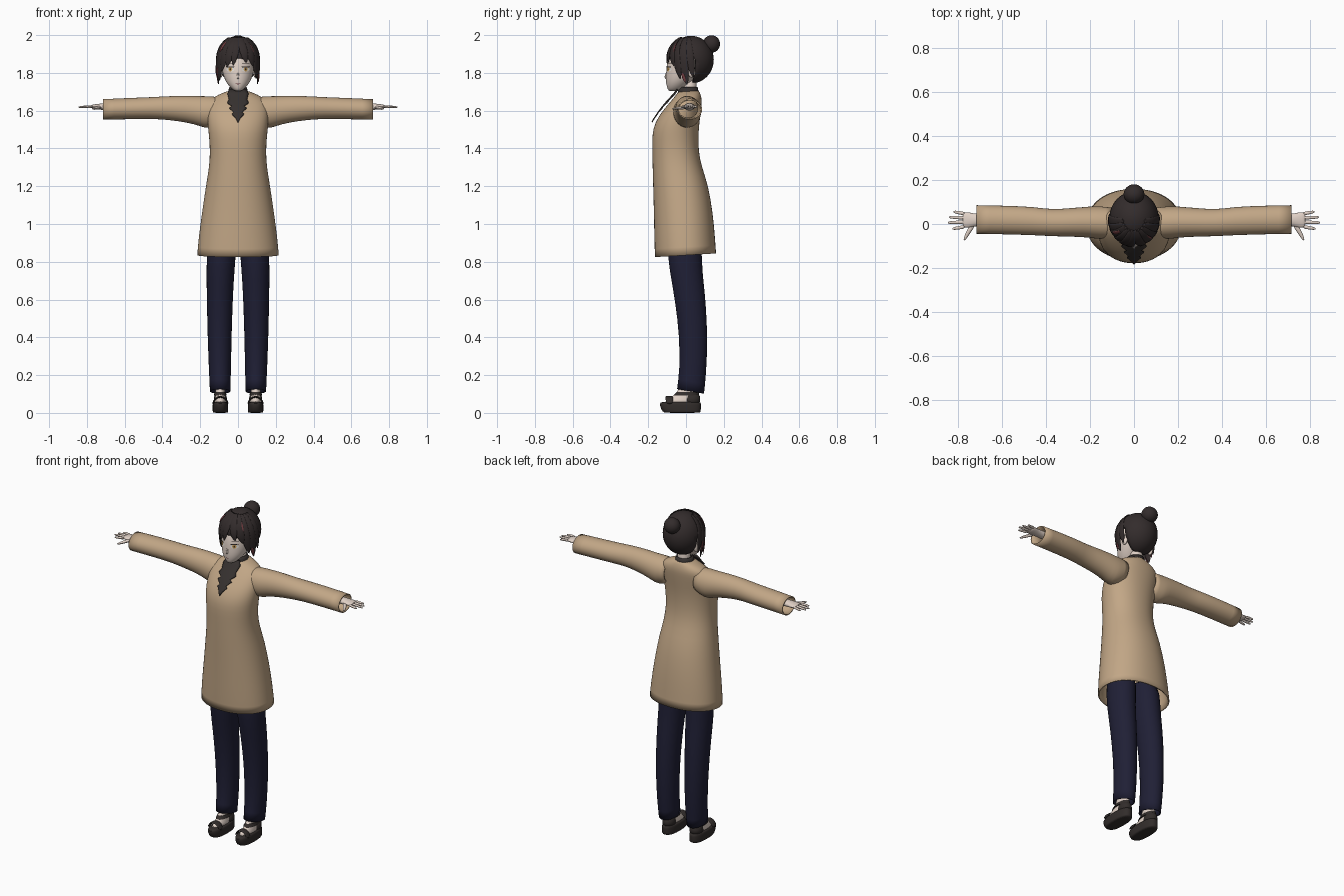
import bpy, bmesh
from math import sin, cos, pi, radians, sqrt
from mathutils import Vector

if "Cube" in bpy.data.objects:
    bpy.data.objects.remove(bpy.data.objects["Cube"], do_unlink=True)


def material(name, rgb):
    m = bpy.data.materials.new(name)
    m.use_nodes = True
    m.diffuse_color = (*rgb, 1)
    m.node_tree.nodes["Principled BSDF"].inputs["Base Color"].default_value = (*rgb, 1)
    return m


TAN = material("tan_cloth", (.54, .385, .24))
NAVY = material("navy_cloth", (.014, .014, .036))
HAIR = material("dark_hair", (.033, .025, .025))
RED = material("red_streak", (.16, .045, .05))
SKIN = material("pale_skin", (.75, .64, .57))
SHOE = material("shoe_leather", (.032, .026, .024))
SCARF = material("scarf_cloth", (.036, .03, .028))
WHITE = material("eye_white", (.8, .78, .74))
GOLD = material("iris_gold", (.62, .36, .1))


def finish(bm, name, mat, subdiv=0, thick=0.0):
    bmesh.ops.recalc_face_normals(bm, faces=bm.faces)
    me = bpy.data.meshes.new(name)
    bm.to_mesh(me)
    bm.free()
    me.materials.append(mat)
    for p in me.polygons:
        p.use_smooth = True
    me.set_sharp_from_angle(angle=radians(45))
    ob = bpy.data.objects.new(name, me)
    bpy.context.collection.objects.link(ob)
    if subdiv:
        s = ob.modifiers.new("smooth", "SUBSURF")
        s.levels = s.render_levels = subdiv
    if thick:
        ob.modifiers.new("thickness", "SOLIDIFY").thickness = thick
    return ob


def skin_rings(rings, caps):
    bm = bmesh.new()
    rows = [[bm.verts.new(p) for p in r] for r in rings]
    n = len(rows[0])
    for a, b in zip(rows, rows[1:]):
        for i in range(n):
            j = (i + 1) % n
            bm.faces.new((a[i], a[j], b[j], b[i]))
    if "start" in caps:
        bm.faces.new(rows[0])
    if "end" in caps:
        bm.faces.new(rows[-1])
    return bm


def loft(name, rings, mat, axis="z", side=1, tilt=0, power=2, n=24,
         caps=("start", "end"), subdiv=1, thick=0.0):
    """Rings are (position along axis, low and high of each cross direction)."""
    out = []
    for t, a0, a1, b0, b1 in rings:
        ring = []
        for k in range(n):
            c, s = cos(2 * pi * k / n), sin(2 * pi * k / n)
            c, s = [(1 if v > 0 else -1) * abs(v) ** (2 / power) for v in (c, s)]
            a = (a0 + a1) / 2 + (a1 - a0) / 2 * c
            b = (b0 + b1) / 2 + (b1 - b0) / 2 * s
            p = (a, b, t + tilt * b) if axis == "z" else (t, a, b)
            ring.append((p[0] * side, p[1], p[2]))
        out.append(ring)
    return finish(skin_rings(out, caps), name, mat, subdiv, thick)


def sweep(name, pts, widths, mat, up, flat=1.0, n=8):
    """Tapered strand along points; up(p) gives its thin direction."""
    pts = [Vector(p) for p in pts]
    out = []
    for i, p in enumerate(pts):
        t = (pts[min(i + 1, len(pts) - 1)] - pts[max(i - 1, 0)]).normalized()
        s = t.cross(up(p)).normalized()
        u = s.cross(t)
        w = widths[i]
        out.append([p + s * w * cos(2 * pi * k / n) + u * w * flat * sin(2 * pi * k / n)
                    for k in range(n)])
    return finish(skin_rings(out, ("start", "end")), name, mat, 1)


def ball(name, center, radii, mat, keep=None):
    bm = bmesh.new()
    bmesh.ops.create_uvsphere(bm, u_segments=32, v_segments=20, radius=1)
    for v in bm.verts:
        v.co = Vector(center) + Vector([c * r for c, r in zip(v.co, radii)])
    if keep:
        drop = [f for f in bm.faces if not keep(f.calc_center_median())]
        bmesh.ops.delete(bm, geom=drop, context="FACES")
    return finish(bm, name, mat)


def sym(rows):
    return [(z, -w, w, f, b) for z, w, f, b in rows]


# Coat: flared skirt, waist, bust and shoulders
loft("coat", sym([(.835, .217, -.165, .16), (.92, .21, -.168, .154), (1.05, .193, -.17, .143),
                  (1.2, .171, -.174, .118), (1.3, .154, -.177, .083), (1.38, .148, -.178, .067),
                  (1.46, .153, -.18, .066), (1.52, .16, -.174, .07), (1.575, .163, -.148, .077),
                  (1.62, .162, -.112, .082), (1.65, .152, -.085, .084), (1.675, .125, -.062, .08),
                  (1.695, .075, -.047, .072), (1.705, .052, -.04, .066)]),
     TAN, tilt=.06, power=2.15, n=32, caps=("end",), thick=.008)

# Dark collar and jagged neck scarf
loft("collar", sym([(1.66, .066, -.055, .077), (1.69, .057, -.045, .07), (1.725, .046, -.038, .062)]),
     SCARF, caps=(), thick=.006)
scarf_rows = [(1.715, .045, -.043), (1.69, .056, -.06), (1.66, .048, -.088), (1.643, .057, -.103),
              (1.625, .032, -.118), (1.615, .046, -.126), (1.592, .022, -.143),
              (1.583, .032, -.149), (1.56, .012, -.164), (1.54, .002, -.175)]
bm = bmesh.new()
rows = [[bm.verts.new((k * w / 3, y - .008 + 2.2 * (k * w / 3) ** 2, z)) for k in range(-3, 4)]
        for z, w, y in scarf_rows]
for a, b in zip(rows, rows[1:]):
    for i in range(6):
        bm.faces.new((a[i], a[i + 1], b[i + 1], b[i]))
finish(bm, "neck_scarf", SCARF, thick=.006)

for side, tag in ((1, "left"), (-1, "right")):
    # Sleeve and hand
    loft(tag + "_sleeve", [(.1, -.065, .075, 1.53, 1.672), (.16, -.07, .082, 1.502, 1.678),
                           (.2, -.062, .08, 1.518, 1.677), (.27, -.058, .074, 1.538, 1.68),
                           (.38, -.056, .065, 1.552, 1.677), (.45, -.051, .079, 1.556, 1.672),
                           (.6, -.047, .084, 1.554, 1.667), (.715, -.045, .086, 1.552, 1.661)],
         TAN, axis="x", side=side, caps=(), thick=.007)
    loft(tag + "_palm", [(.62, -.012, .05, 1.595, 1.645), (.715, -.008, .045, 1.603, 1.64),
                         (.74, -.016, .052, 1.606, 1.636), (.765, -.018, .056, 1.61, 1.633),
                         (.78, -.012, .05, 1.613, 1.63)], SKIN, axis="x", side=side, n=16)
    fingers = [(-.012, -.022, .825), (.009, .006, .845), (.028, .031, .84), (.046, .056, .82)]
    for i, (y0, y1, tip) in enumerate(fingers):
        path = [(side * (.765 + (tip - .765) * t), y0 + (y1 - y0) * t, 1.622 - .004 * t * t)
                for t in (0, .5, .9, 1)]
        sweep(f"{tag}_finger_{i + 1}", path, (.0095, .0085, .007, .003), SKIN,
              lambda p: Vector((0, 0, 1)), .85)
    sweep(tag + "_thumb", [(side * .728, 0, 1.618), (side * .748, -.03, 1.614),
                           (side * .762, -.055, 1.611), (side * .772, -.076, 1.61)],
          (.013, .011, .009, .004), SKIN, lambda p: Vector((0, 0, 1)), .85)

    # Trouser leg
    loft(tag + "_trouser_leg", [(.98, .002, .16, -.105, .085), (.8, .014, .167, -.096, .084),
                                (.7, .022, .167, -.08, .095), (.58, .028, .165, -.058, .107),
                                (.4, .034, .161, -.035, .115), (.22, .037, .154, -.034, .107),
                                (.118, .04, .149, -.048, .096)],
         NAVY, side=side, tilt=-.17, caps=("start",), thick=.006)

    # Foot, platform sole and straps
    loft(tag + "_foot", [(.045, .058, .128, -.122, .06), (.07, .062, .124, -.105, .065),
                         (.09, .067, .121, -.07, .065), (.12, .07, .118, -.035, .064),
                         (.22, .068, .12, -.015, .068)], SKIN, side=side, n=16)
    loft(tag + "_sole", [(.0, .054, .132, -.115, .076), (.004, .052, .134, -.122, .078),
                         (.03, .051, .135, -.138, .08), (.052, .052, .134, -.14, .08),
                         (.06, .056, .13, -.132, .076)],
         SHOE, side=side, tilt=0, power=2.5)
    loft(tag + "_heel_counter", [(.045, .053, .133, -.02, .078), (.075, .057, .129, -.012, .077),
                                 (.105, .063, .124, -.008, .073)], SHOE, side=side, n=16)
    loft(tag + "_ankle_strap", [(.092, .06, .128, -.068, .068), (.11, .064, .124, -.05, .068)],
         SHOE, side=side, n=16, subdiv=0)
    sweep(tag + "_toe_band", [(side * x, -.088, z) for x, z in
                              ((.052, .045), (.062, .076), (.093, .09), (.124, .076), (.134, .045))],
          (.02, .022, .024, .022, .02), SHOE,
          lambda p: p - Vector((side * .093, -.088, .03)), .25)

# Neck, head, nose
loft("neck", sym([(1.66, .04, -.025, .06), (1.7, .036, -.02, .055), (1.78, .038, -.015, .06)]), SKIN)
head = loft("head", sym([(1.703, .014, -.088, -.045), (1.712, .03, -.097, -.02),
                         (1.735, .053, -.104, .01), (1.765, .071, -.107, .045),
                         (1.8, .083, -.106, .085), (1.84, .09, -.104, .11),
                         (1.9, .09, -.09, .115), (1.96, .055, -.04, .085)]), SKIN)
sweep("nose", [(0, -.1, 1.808), (0, -.107, 1.788), (0, -.108, 1.774), (0, -.1, 1.768)],
      (.003, .006, .008, .004), SKIN, lambda p: Vector((0, -1, 0)))


def face_plate(name, x, z, rx, rz, lift, mat):
    bm = bmesh.new()
    bmesh.ops.create_circle(bm, cap_ends=True, cap_tris=True, segments=20, radius=1)
    for v in bm.verts:
        v.co = (x + v.co.x * rx, -.2, z + v.co.y * rz)
    ob = finish(bm, name, mat)
    w = ob.modifiers.new("on_face", "SHRINKWRAP")
    w.target, w.wrap_method, w.wrap_mode = head, "PROJECT", "ABOVE_SURFACE"
    w.use_project_y, w.use_positive_direction, w.offset = True, True, lift


# Eyes, brows, mouth, ears
for side, tag in ((1, "left"), (-1, "right")):
    x = side * .039
    face_plate(tag + "_eye_white", x, 1.819, .02, .012, .002, WHITE)
    face_plate(tag + "_iris", x, 1.819, .010, .0115, .003, GOLD)
    face_plate(tag + "_pupil", x, 1.819, .004, .006, .004, HAIR)
    face_plate(tag + "_upper_lash", x, 1.831, .022, .003, .005, HAIR)
    face_plate(tag + "_brow", x, 1.85, .02, .002, .003, HAIR)
    ball(tag + "_ear", (side * .092, .03, 1.805), (.012, .02, .03), SKIN)
face_plate("mouth", 0, 1.742, .013, .002, .002, RED)

# Hair: cap with a face opening, bun, hanging locks
cap = ball("hair_cap", (0, .027, 1.87), (.112, .12, .126), HAIR,
           lambda c: c.z > 1.87 or c.y > .04)
cap.modifiers.new("thickness", "SOLIDIFY").thickness = .01
ball("hair_bun", (0, .135, 1.953), (.047, .045, .046), HAIR)
sweep("bun_tie", [(0, .095, 1.925), (0, .115, 1.942)], (.036, .036), HAIR,
      lambda p: Vector((1, 0, 0)))


def hair_point(az, z, out):
    k = sqrt(max(0, 1 - ((z - 1.87) / .131) ** 2)) if z > 1.87 else 1 - 4 * (1.87 - z) ** 2
    a = radians(az)
    return Vector((.112 * k * out * sin(a), .025 - .128 * k * out * cos(a), z))


def lock(name, az0, az1, end, width, mat=HAIR, top=1.99, out=1.0):
    steps = [0, .12, .3, .5, .7, .88, 1]
    pts = [hair_point(az0 + (az1 - az0) * t, top + (end - top) * t, out) for t in steps]
    shape = [.5, .8, 1, 1, .9, .55, .06]
    sweep(name, pts, [width * s for s in shape], mat,
          lambda p: Vector((p.x, p.y - .025, 0)), .28)


locks = [(0, -14, 1.838, .02), (-12, -32, 1.832, .026), (-28, -50, 1.81, .026),
         (-46, -66, 1.755, .027), (-60, -82, 1.735, .03), (-78, -96, 1.775, .026),
         (8, 24, 1.852, .024), (24, 46, 1.835, .027), (42, 64, 1.765, .027),
         (60, 81, 1.735, .03), (78, 96, 1.775, .026)]
for i, (a0, a1, end, w) in enumerate(locks):
    lock(f"hair_lock_{i + 1}", a0, a1, end, w)
for i, (a0, a1, top, end) in enumerate([(-52, -60, 1.965, 1.91), (-66, -74, 1.83, 1.745),
                                        (-80, -86, 1.84, 1.77), (38, 46, 1.965, 1.91),
                                        (70, 77, 1.8, 1.75)]):
    lock(f"red_streak_{i + 1}", a0, a1, end, .009, RED, top, 1.06)
